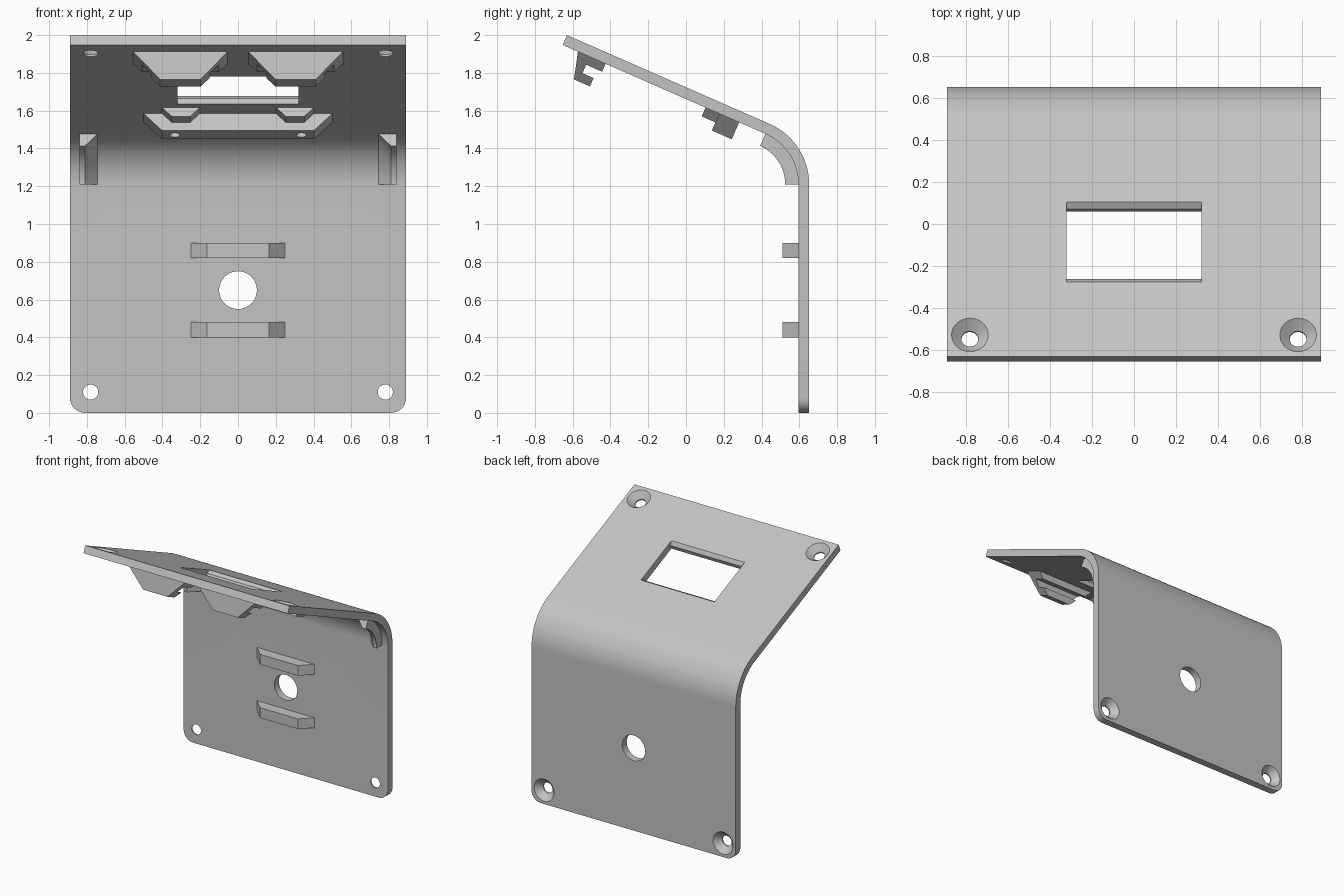
import bpy, bmesh
from math import sin, cos, pi, atan2, radians
from mathutils import Vector

if "Cube" in bpy.data.objects:
    bpy.data.objects.remove(bpy.data.objects["Cube"], do_unlink=True)

# Main dimensions
HALF_W, THICK, BACK = 0.89, 0.057, 0.652
TIP = Vector((0, -0.63, 2.0))
BEND = Vector((0, 0.303, 1.21))
R_OUT = BACK - BEND.y
TILT = atan2(0.47, 1.073)
ALONG = Vector((0, cos(TILT), -sin(TILT)))
INTO = Vector((0, -sin(TILT), -cos(TILT)))

grey = bpy.data.materials.new("light_grey")
grey.use_nodes = True
grey.diffuse_color = (0.55, 0.55, 0.55, 1)
grey.node_tree.nodes["Principled BSDF"].inputs["Base Color"].default_value = (0.55, 0.55, 0.55, 1)


def on_slope(x, s, d):
    """Point s down the sloping panel from its tip, d below its outer face."""
    return Vector((x, 0, 0)) + TIP + ALONG * s + INTO * d


def on_wall(x, z, d):
    """Point on the upright panel, d in from its back face."""
    return Vector((x, BACK - d, z))


def around_bend(x, r, t):
    return BEND + Vector((x, r * cos(t), r * sin(t)))


def loft(name, loops, round_corners=0):
    """Solid skinned through matching loops of points."""
    bm = bmesh.new()
    rings = [[bm.verts.new(p) for p in loop] for loop in loops]
    n = len(rings[0])
    for a, b in zip(rings, rings[1:]):
        for i in range(n):
            j = (i + 1) % n
            bm.faces.new((a[i], a[j], b[j], b[i]))
    bm.faces.new(rings[0])
    bm.faces.new(rings[-1])
    if round_corners:
        edges = [e for e in bm.edges if all(v.co.z < 0.001 for v in e.verts)
                 and abs(e.verts[0].co.x - e.verts[1].co.x) < 0.001]
        bmesh.ops.bevel(bm, geom=edges, offset=round_corners, segments=8,
                        profile=0.5, affect='EDGES')
    bmesh.ops.recalc_face_normals(bm, faces=bm.faces)
    mesh = bpy.data.meshes.new(name)
    bm.to_mesh(mesh)
    bm.free()
    mesh.materials.append(grey)
    ob = bpy.data.objects.new(name, mesh)
    bpy.context.collection.objects.link(ob)
    return ob


def tapered_bar(name, place, profile, x, half):
    """Bar whose ends slope inward at 45 degrees away from the panel."""
    return loft(name, [[place(x + side * (half + THICK - d), a, d) for a, d in profile]
                       for side in (-1, 1)])


def drill(place, x, a, rings):
    """Round cutter from (radius, depth) rings."""
    turns = [2 * pi * i / 40 for i in range(40)]
    return loft("cutter", [[place(x + r * cos(t), a + r * sin(t), d) for t in turns]
                           for r, d in rings])


def cut(target, cutter):
    cutter.hide_render = True
    mod = target.modifiers.new("cut", 'BOOLEAN')
    mod.operation, mod.solver, mod.object = 'DIFFERENCE', 'EXACT', cutter
    bpy.context.view_layer.objects.active = target
    bpy.ops.object.modifier_apply(modifier=mod.name)
    bpy.data.objects.remove(cutter, do_unlink=True)


# Bent sheet: upright panel, bend and sloping panel
sweep = [(pi / 2 - TILT) * i / 24 for i in range(25)]


def sheet_outline(x):
    outer = [around_bend(x, R_OUT, t) for t in sweep]
    inner = [around_bend(x, R_OUT - THICK, t) for t in reversed(sweep)]
    return ([on_wall(x, 0, 0)] + outer + [on_slope(x, 0, 0), on_slope(x, 0, THICK)]
            + inner + [on_wall(x, 0, THICK)])


sheet = loft("bent_sheet", [sheet_outline(-HALF_W), sheet_outline(HALF_W)], 0.08)
parts = [sheet]

# Countersunk screw holes, centre hole and chamfered window
SCREW = [(0.107, -0.02), (0.04, 0.047), (0.04, 0.08)]
for side in (-1, 1):
    cut(sheet, drill(on_wall, side * 0.78, 0.11, SCREW))
    cut(sheet, drill(on_slope, side * 0.78, 0.112, SCREW))
cut(sheet, drill(on_wall, 0, 0.65, [(0.1, -0.02), (0.1, 0.08)]))
window = [(0.368, -0.02), (0.822, -0.02), (0.777, 0.025),
          (0.777, 0.08), (0.413, 0.08), (0.413, 0.025)]
cut(sheet, loft("cutter", [[on_slope(x, s, d) for s, d in window] for x in (-0.32, 0.32)]))

# Two bars on the upright panel
for label, z in (("lower", 0.40), ("upper", 0.82)):
    profile = [(z, 0.05), (z, 0.142), (z + 0.08, 0.142), (z + 0.08, 0.05)]
    parts.append(tapered_bar(label + "_wall_bar", on_wall, profile, 0, 0.25))

# Hooks, small ledges and corner ribs on both sides
hook = [(0.086, 0.05), (0.128, 0.2), (0.22, 0.2), (0.22, 0.152),
        (0.156, 0.152), (0.156, 0.103), (0.248, 0.103), (0.248, 0.05)]
ledge = [(0.826, 0.05), (0.826, 0.108), (0.91, 0.108), (0.91, 0.05)]
rib = [(0.74, 0.295), (0.84, 0.295), (0.84, 0.222), (0.81, 0.222)]
for label, side in (("left", 1), ("right", -1)):
    parts.append(tapered_bar(label + "_hook", on_slope, hook, side * 0.305, 0.25))
    parts.append(tapered_bar(label + "_ledge", on_slope, ledge, side * 0.302, 0.1))
    parts.append(loft(label + "_corner_rib",
                      [[around_bend(side * x, r, t) for x, r in rib] for t in sweep]))

# Long rail with two blind holes
rail = tapered_bar("slope_rail", on_slope,
                   [(0.905, 0.05), (0.905, 0.155), (1.02, 0.155), (1.02, 0.05)], 0, 0.5)
for side in (-1, 1):
    cut(rail, drill(on_slope, side * 0.335, 0.966, [(0.027, 0.07), (0.027, 0.18)]))
parts.append(rail)

# Smooth the curves, keep edges sharp
bpy.ops.object.select_all(action='DESELECT')
for ob in parts:
    ob.select_set(True)
bpy.context.view_layer.objects.active = sheet
bpy.ops.object.shade_smooth_by_angle(angle=radians(30))
